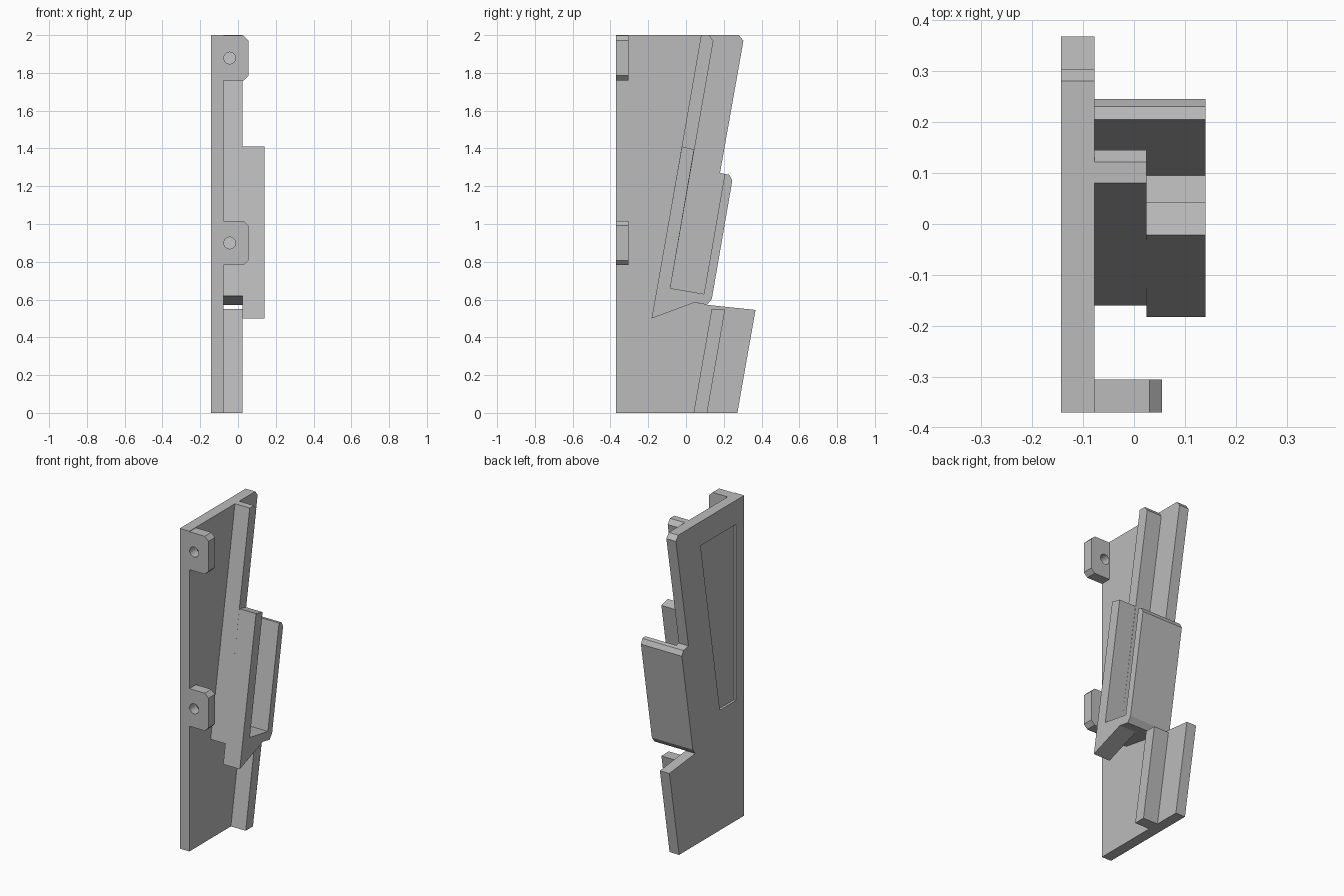
import bpy
import bmesh
from mathutils import Vector

cube = bpy.data.objects.get("Cube")
if cube:
    bpy.data.objects.remove(cube, do_unlink=True)

# Single flat colour
grey = bpy.data.materials.new("light_grey")
grey.use_nodes = True
grey.diffuse_color = (0.5, 0.5, 0.5, 1)
grey.node_tree.nodes["Principled BSDF"].inputs["Base Color"].default_value = (0.5, 0.5, 0.5, 1)


def extrude(name, points, direction):
    """Extrude a flat outline of 3D points into a solid."""
    bm = bmesh.new()
    face = bm.faces.new([bm.verts.new(p) for p in points])
    result = bmesh.ops.extrude_face_region(bm, geom=[face])
    moved = [v for v in result["geom"] if isinstance(v, bmesh.types.BMVert)]
    bmesh.ops.translate(bm, verts=moved, vec=Vector(direction))
    bmesh.ops.recalc_face_normals(bm, faces=bm.faces)
    mesh = bpy.data.meshes.new(name)
    bm.to_mesh(mesh)
    bm.free()
    mesh.materials.append(grey)
    obj = bpy.data.objects.new(name, mesh)
    bpy.context.collection.objects.link(obj)
    return obj


def side_profile(name, outline, x0, x1):
    return extrude(name, [(x0, y, z) for y, z in outline], (x1 - x0, 0, 0))


def cut(target, cutter):
    """Subtract the cutter, then discard it."""
    cutter.hide_render = True
    mod = target.modifiers.new("cut", "BOOLEAN")
    mod.operation = "DIFFERENCE"
    mod.solver = "EXACT"
    mod.object = cutter
    bpy.context.view_layer.objects.active = target
    bpy.ops.object.modifier_apply(modifier=mod.name)
    bpy.data.objects.remove(cutter, do_unlink=True)


OUTER, INNER, RAIL, EDGE = -0.143, -0.077, 0.025, 0.14

# Back wall of the channel, from the channel floor round to its underside
channel_back = [(0.205, 1.265), (0.23, 1.26), (0.245, 1.23), (0.137, 0.605), (0.112, 0.572)]
channel_floor = [(-0.083, 0.66), (0.095, 0.63)]

# Side plate with a slanted, notched rear edge
plate = side_profile("side_plate", [
    (-0.37, 0), (0.272, 0), (0.368, 0.545), *reversed(channel_back[2:]),
    (0.245, 1.23), (0.23, 1.26), (0.18, 1.27), (0.304, 1.97), (0.28, 2), (-0.37, 2),
], OUTER, INNER)

# Shallow pocket on the outer face of the plate
pocket = side_profile("pocket_cutter", [(-0.29, 0.75), (-0.13, 0.75), (0.06, 1.85), (-0.29, 1.85)],
                      OUTER - 0.1, OUTER + 0.015)
cut(plate, pocket)

# Slanted upper rail joined to the inner half of the channel
side_profile("upper_rail", [
    (0.08, 2), (0.122, 2), (0.145, 1.97), *channel_floor, *channel_back, (-0.16, 0.62),
], INNER, RAIL)

# Wider outer half of the channel with a pointed lip below
side_profile("channel", [
    (-0.022, 1.41), (0.043, 1.395), *channel_floor, *channel_back, (0.045, 0.584), (-0.182, 0.5),
], RAIL, EDGE)

# Slanted lower rail
side_profile("lower_rail", [(0.04, 0), (0.112, 0), (0.207, 0.548), (0.136, 0.55)], INNER, RAIL)

# Two mounting lugs with chamfered corners and a screw hole
for label, bottom, top in (("upper", 1.76, 1.997), ("lower", 0.782, 1.017)):
    front, back, tip, c = -0.37, -0.305, 0.055, 0.025
    shape = [(INNER, bottom), (tip - c, bottom), (tip, bottom + c),
             (tip, top - c), (tip - c, top), (INNER, top)]
    lug = extrude(label + "_lug", [(x, front, z) for x, z in shape], (0, back - front, 0))
    bpy.ops.mesh.primitive_cylinder_add(vertices=32, radius=0.031, depth=0.3,
                                        location=(-0.044, front, (bottom + top) / 2),
                                        rotation=(1.5708, 0, 0))
    cut(lug, bpy.context.object)
    bpy.ops.object.select_all(action="DESELECT")
    lug.select_set(True)
    bpy.context.view_layer.objects.active = lug
    bpy.ops.object.shade_smooth_by_angle()
